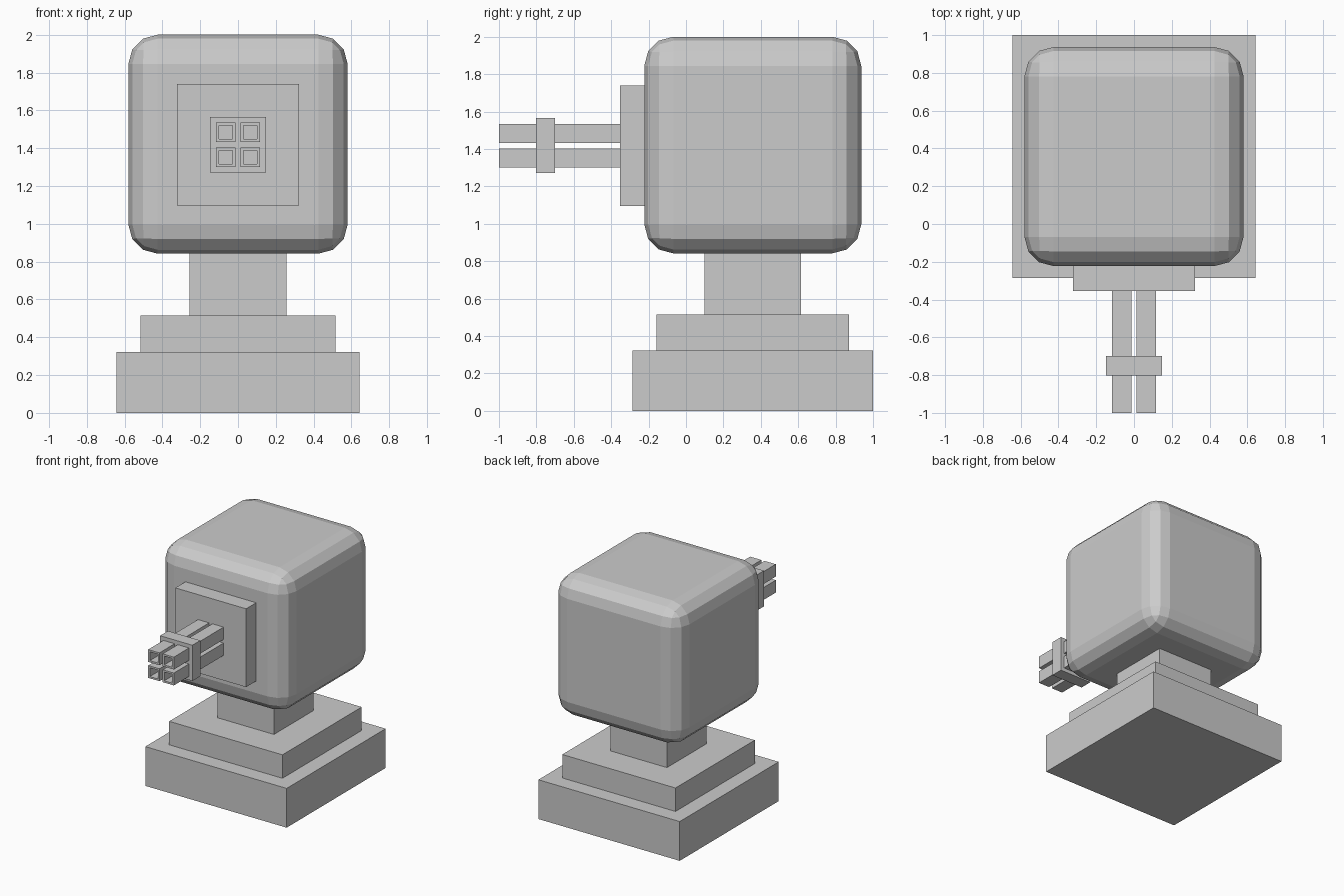
import bpy
import bmesh
from mathutils import Vector

if "Cube" in bpy.data.objects:
    bpy.data.objects.remove(bpy.data.objects["Cube"])

CY = 0.357   # depth centre of stand and head
CZ = 1.418   # height of the barrel cluster centre


def box(name, lo, hi, bevel=0.0, segments=3):
    """Axis-aligned box between two corners, optionally rounded."""
    lo, hi = Vector(lo), Vector(hi)
    bm = bmesh.new()
    bmesh.ops.create_cube(bm, size=1.0)
    for v in bm.verts:
        v.co = (lo + hi) / 2 + v.co * (hi - lo)
    if bevel:
        bmesh.ops.bevel(bm, geom=bm.edges[:], offset=bevel, segments=segments,
                        profile=0.5, affect='EDGES', clamp_overlap=True)
    return finish(name, bm)


def finish(name, bm):
    bmesh.ops.recalc_face_normals(bm, faces=bm.faces[:])
    mesh = bpy.data.meshes.new(name)
    bm.to_mesh(mesh)
    bm.free()
    obj = bpy.data.objects.new(name, mesh)
    bpy.context.collection.objects.link(obj)
    return obj


def tier(name, half, z0, z1):
    return box(name, (-half, CY - half, z0), (half, CY + half, z1))


def barrel(name, x, z, half=0.051, rim=0.021, y0=-1.0, y1=-0.34, depth=0.13):
    """Square barrel whose front face is inset and sunk to make the muzzle."""
    bm = bmesh.new()
    bmesh.ops.create_cube(bm, size=1.0)
    for v in bm.verts:
        v.co = Vector((x + v.co.x * 2 * half,
                       (y0 + y1) / 2 + v.co.y * (y1 - y0),
                       z + v.co.z * 2 * half))
    bm.normal_update()
    front = min(bm.faces, key=lambda f: f.calc_center_median().y)
    bmesh.ops.inset_individual(bm, faces=[front], thickness=rim)
    sunk = bmesh.ops.extrude_discrete_faces(bm, faces=[front])["faces"][0]
    bmesh.ops.translate(bm, verts=sunk.verts[:], vec=(0, depth, 0))
    return finish(name, bm)


# Stepped stand and neck
tier("base_slab", 0.643, 0.0, 0.323)
tier("base_step", 0.515, 0.323, 0.516)
tier("neck", 0.257, 0.516, 0.86)

# Rounded head
box("head", (-0.58, CY - 0.58, 0.842), (0.58, CY + 0.58, 2.0), bevel=0.155)

# Mounting plate on the front of the head
box("mount_plate", (-0.322, -0.354, CZ - 0.322), (0.322, -0.21, CZ + 0.322))

# Four barrels and the clamp around them
for i, sx in enumerate((-1, 1)):
    for j, sz in enumerate((-1, 1)):
        barrel(f"barrel_{i * 2 + j + 1}", sx * 0.0655, CZ + sz * 0.0655)
box("barrel_clamp", (-0.147, -0.803, CZ - 0.147), (0.147, -0.7, CZ + 0.147))
